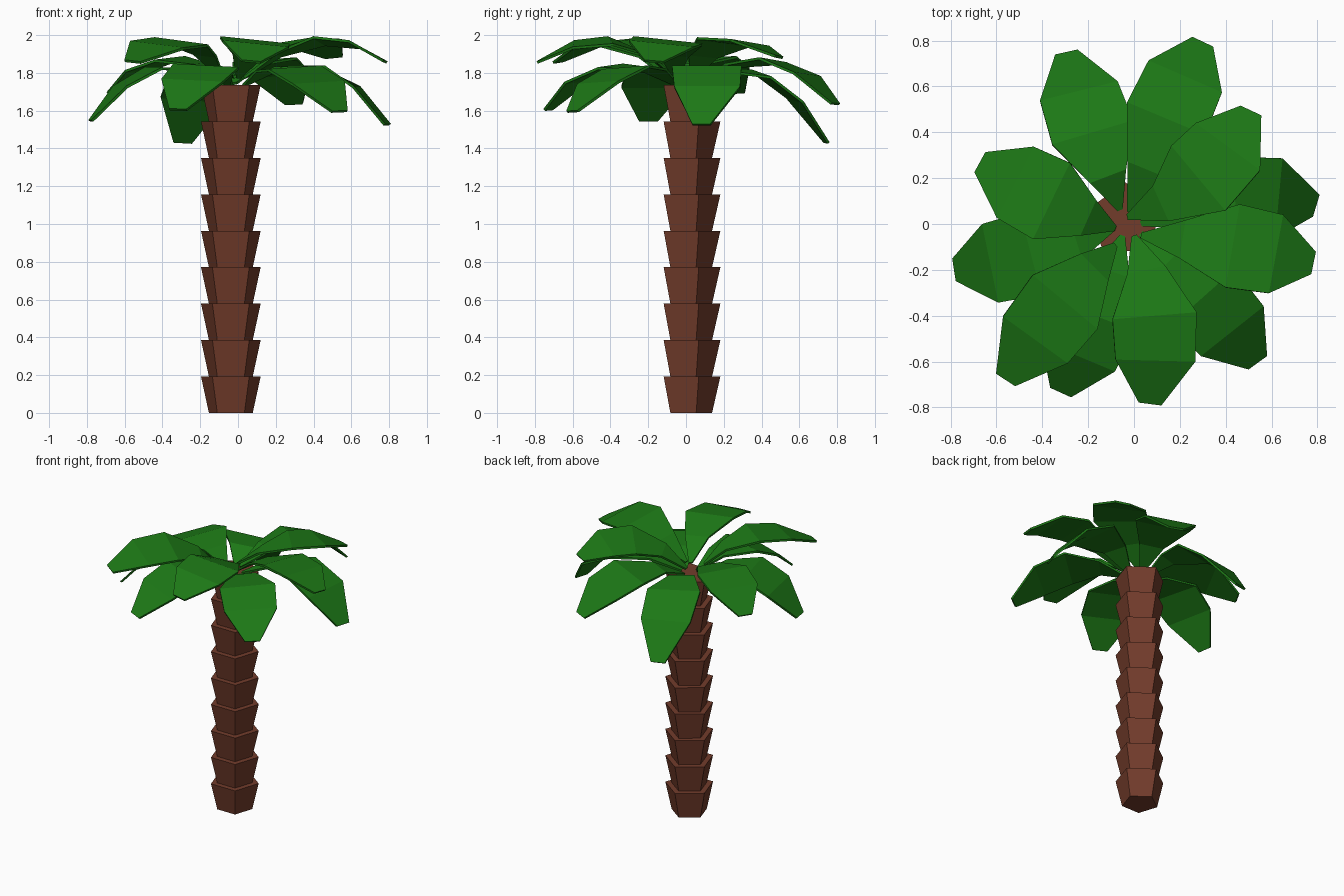
import bpy, bmesh, math
from mathutils import Vector, Matrix

if "Cube" in bpy.data.objects:
    bpy.data.objects.remove(bpy.data.objects["Cube"])


def material(name, rgb):
    m = bpy.data.materials.new(name)
    m.diffuse_color = (*rgb, 1)
    m.use_nodes = True
    m.node_tree.nodes["Principled BSDF"].inputs["Base Color"].default_value = m.diffuse_color
    return m


BARK = material("bark", (0.17, 0.045, 0.024))
GREEN = material("leaf_green", (0.012, 0.19, 0.008))


def add_object(name, bm, mat):
    bmesh.ops.recalc_face_normals(bm, faces=bm.faces)
    me = bpy.data.meshes.new(name)
    bm.to_mesh(me)
    bm.free()
    me.materials.append(mat)
    ob = bpy.data.objects.new(name, me)
    bpy.context.collection.objects.link(ob)
    return ob


# Trunk: nine stacked five-sided cups, each flaring upward
CX, CY, STEP = -0.038, 0.016, 0.1928
for i in range(9):
    bm = bmesh.new()
    rings = []
    for r, z in ((0.122, i * STEP), (0.166, (i + 1) * STEP)):
        rings.append([bm.verts.new((CX + r * math.cos(math.radians(90 + 72 * k)),
                                    CY + r * math.sin(math.radians(90 + 72 * k)), z))
                      for k in range(5)])
    low, top = rings
    for k in range(5):
        n = (k + 1) % 5
        bm.faces.new((low[k], low[n], top[n], top[k]))
    bm.faces.new(low[::-1])
    bm.faces.new(top)
    add_object(f"trunk_segment_{i + 1}", bm, BARK)

# Leaf outline: position along the spine, half width
OUTLINE = ((0, 0.012), (0.22, 0.085), (0.5, 0.185), (0.76, 0.175), (1, 0.05))


def leaf(name, base, mid, tip, roll):
    """Thin blade swept along a parabola through three points."""
    p0, p1, p2 = Vector(base), Vector(mid), Vector(tip)
    bm = bmesh.new()
    rows = []
    for t, w in OUTLINE:
        c = p0 * (2 * (t - 0.5) * (t - 1)) + p1 * (4 * t * (1 - t)) + p2 * (2 * t * (t - 0.5))
        tan = p0 * (4 * t - 3) + p1 * (4 - 8 * t) + p2 * (4 * t - 1)
        tan.normalize()
        side = tan.cross(Vector((0, 0, 1))).normalized()
        side = Matrix.Rotation(math.radians(-roll), 3, tan) @ side
        down = side.cross(tan).normalized() * -0.014
        rows.append([bm.verts.new(p) for p in
                     (c - side * w, c + side * w, c + side * w + down, c - side * w + down)])
    for a, b in zip(rows, rows[1:]):
        for k in range(4):
            n = (k + 1) % 4
            bm.faces.new((a[k], a[n], b[n], b[k]))
    bm.faces.new(rows[0])
    bm.faces.new(rows[-1][::-1])
    add_object(name, bm, GREEN)


# Upper leaves arch high, lower leaves droop: base, middle, tip, roll
UPPER = (
    ((-0.03, 0.03, 1.78), (0.28, 0.20, 1.97), (0.51, 0.495, 1.89), 6),
    ((0.03, -0.05, 1.78), (0.43, -0.095, 1.975), (0.783, -0.17, 1.865), 6),
    ((0.0, -0.05, 1.78), (0.09, -0.40, 1.975), (0.07, -0.785, 1.865), 6),
    ((-0.08, -0.09, 1.78), (-0.30, -0.34, 1.97), (-0.56, -0.68, 1.865), 6),
)
LOWER = (
    ((-0.02, 0.05, 1.75), (0.14, 0.46, 1.87), (0.30, 0.795, 1.64), 4),
    ((0.03, 0.0, 1.74), (0.44, 0.11, 1.84), (0.795, 0.08, 1.53), 0),
    ((-0.08, -0.02, 1.76), (-0.36, 0.10, 1.88), (-0.672, 0.27, 1.70), 3),
    ((-0.06, 0.06, 1.74), (-0.18, 0.40, 1.80), (-0.295, 0.75, 1.435), -6),
    ((-0.09, -0.02, 1.74), (-0.45, -0.13, 1.83), (-0.785, -0.20, 1.55), 0),
    ((-0.05, -0.05, 1.74), (-0.17, -0.40, 1.84), (-0.32, -0.735, 1.61), 3),
    ((0.03, -0.04, 1.74), (0.30, -0.32, 1.83), (0.54, -0.605, 1.60), -3),
)
for group, leaves in (("upper", UPPER), ("lower", LOWER)):
    for i, (b, m, t, r) in enumerate(leaves):
        leaf(f"{group}_leaf_{i + 1}", b, m, t, r)
